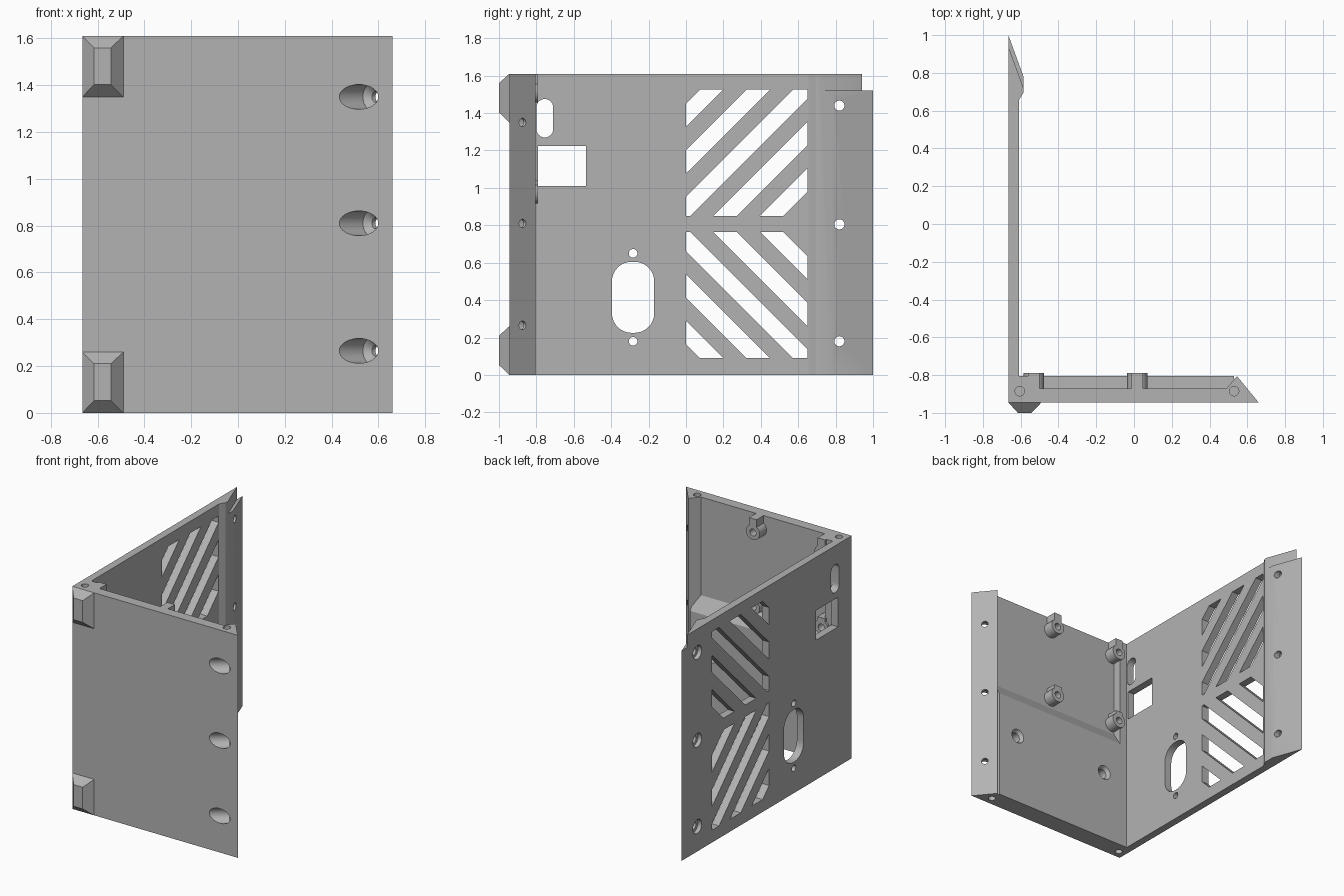
import bpy, bmesh, math
from mathutils import Vector, Matrix

if "Cube" in bpy.data.objects:
    bpy.data.objects.remove(bpy.data.objects["Cube"], do_unlink=True)

grey = bpy.data.materials.new("plain grey")
grey.use_nodes = True
grey.diffuse_color = (0.45, 0.45, 0.45, 1)
grey.node_tree.nodes["Principled BSDF"].inputs["Base Color"].default_value = grey.diffuse_color

H = 1.61                    # overall height
OUT, IN = -0.665, -0.61     # side panel faces
FRONT, BACK, THICK = -0.945, -0.87, -0.805  # front panel depths


def finish(name, bm):
    bmesh.ops.recalc_face_normals(bm, faces=bm.faces)
    mesh = bpy.data.meshes.new(name)
    bm.to_mesh(mesh)
    bm.free()
    mesh.materials.append(grey)
    ob = bpy.data.objects.new(name, mesh)
    bpy.context.collection.objects.link(ob)
    return ob


def prism(name, pts, axis, a, b):
    """Extrude a 2D outline along x, y or z from a to b."""
    place = {"x": lambda u, v, w: (w, u, v),
             "y": lambda u, v, w: (u, w, v),
             "z": lambda u, v, w: (u, v, w)}[axis]
    bm = bmesh.new()
    face = bm.faces.new([bm.verts.new(place(u, v, a)) for u, v in pts])
    new = bmesh.ops.extrude_face_region(bm, geom=[face])["geom"]
    shift = Vector(place(0, 0, b - a))
    bmesh.ops.translate(bm, vec=shift, verts=[g for g in new if isinstance(g, bmesh.types.BMVert)])
    return finish(name, bm)


def rect(u0, u1, v0, v1):
    return [(u0, v0), (u1, v0), (u1, v1), (u0, v1)]


def rod(name, p, q, r1, r2=None):
    """Round bar or cone from p to q."""
    p, q = Vector(p), Vector(q)
    d = q - p
    m = Matrix.Translation((p + q) / 2) @ d.to_track_quat("Z", "Y").to_matrix().to_4x4()
    bm = bmesh.new()
    bmesh.ops.create_cone(bm, cap_ends=True, segments=32, radius1=r1,
                          radius2=r1 if r2 is None else r2, depth=d.length, matrix=m)
    return finish(name, bm)


def combine(target, tool, op="DIFFERENCE", keep=False):
    mod = target.modifiers.new(op, "BOOLEAN")
    mod.operation, mod.solver, mod.object = op, "EXACT", tool
    bpy.context.view_layer.objects.active = target
    bpy.ops.object.modifier_apply(modifier=mod.name)
    if not keep:
        bpy.data.objects.remove(tool, do_unlink=True)


def rounded(yc, z0, z1, half, r):
    """Rounded rectangle outline in y and z."""
    pts = []
    for k, (sy, z) in enumerate([(1, z1 - r), (-1, z1 - r), (-1, z0 + r), (1, z0 + r)]):
        for i in range(9):
            a = math.pi / 2 * (k + i / 8)
            pts.append((yc + sy * (half - r) + r * math.cos(a), z + r * math.sin(a)))
    return pts


# Front panel with mitred right end
front = prism("front_panel", [(IN, FRONT), (0.66, FRONT), (0.545, THICK), (0.49, BACK), (IN, BACK)],
              "z", 0, H)

# Thicker lower half with sloped top, and the corner post
lower = prism("lower_thickening", [(BACK - 0.02, 0), (THICK, 0), (THICK, 0.80), (BACK, 0.90),
                                   (BACK - 0.02, 0.90)], "x", IN, 0.53)
combine(front, lower, "UNION")
combine(front, prism("post", rect(IN, -0.55, BACK - 0.02, THICK), "z", 0, H), "UNION")

# Board bosses, the upper pair tied to the top edge
for x in (0.018, -0.53):
    for z in (1.51, 0.97):
        combine(front, rod("boss", (x, BACK - 0.02, z), (x, -0.79, z), 0.054), "UNION")
        tip = H if z > 1.2 else z + 0.07
        combine(front, prism("stem", rect(x - 0.03, x + 0.03, z, tip), "y", BACK - 0.02, -0.79), "UNION")
        combine(front, rod("bore", (x, BACK - 0.01, z), (x, -0.7, z), 0.025))

# Blind holes in the thick lower half
for x in (0.365, -0.41):
    combine(front, rod("hole", (x, -0.90, 0.52), (x, -0.7, 0.52), 0.035))
    combine(front, rod("sink", (x, THICK - 0.025, 0.52), (x, THICK + 0.01, 0.52), 0.035, 0.06))

# Slanted screw holes through the mitred end
axis = Vector((0.77, 0.635, 0)).normalized()
for z in (1.35, 0.81, 0.265):
    seat = Vector((0.602, -0.874, z))
    combine(front, rod("hole", seat - axis * 0.2, seat + axis * 0.1, 0.023))
    combine(front, rod("sink", seat - axis * 0.045, seat - axis * 0.02, 0.053, 0.023))
    combine(front, rod("bore", seat - axis * 0.3, seat - axis * 0.0449, 0.053))

# Side panel
side = prism("side_panel", rect(OUT, IN, FRONT, 0.655), "z", 0, H)
window_outlines = [
    rect(-0.79, -0.535, 1.01, 1.225),
    rounded(-0.755, 1.27, 1.475, 0.045, 0.045),
    rounded(-0.283, 0.225, 0.605, 0.113, 0.105),
    rounded(-0.283, 0.157, 0.203, 0.023, 0.0229),
    rounded(-0.283, 0.627, 0.673, 0.023, 0.0229),
]
for outline in window_outlines:
    combine(side, prism("window", outline, "x", OUT - 0.1, IN + 0.01))

# Diagonal vents, mirrored above and below mid height
for flip in (False, True):
    for k in range(5):
        c = 0.33 + 0.249 * k
        pts = [(-0.1, c - 0.1), (0.8, c + 0.8), (0.8, c + 0.925), (-0.1, c + 0.025)]
        area = rect(0, 0.65, 0.85, 1.525)
        if flip:
            pts = [(y, 1.615 - z) for y, z in pts]
            area = [(y, 1.615 - z) for y, z in area]
        slot = prism("slot", pts, "x", OUT - 0.1, IN + 0.1)
        combine(slot, prism("area", area, "x", OUT - 0.05, IN + 0.05), "INTERSECT")
        combine(side, slot)

# Rear flange, tapered, with a set-back upper end
flange = prism("rear_flange", [(OUT, 0.655), (IN, 0.655), (-0.585, 0.695), (-0.585, 0.78), (OUT, 1.0)],
               "z", 0, H)
combine(flange, prism("notch", [(-0.545, 0.61), (-0.705, 1.05), (-0.5, 1.05), (-0.5, 0.61)],
                      "z", 1.52, H + 0.1))
for z in (1.44, 0.805, 0.18):
    combine(flange, rod("hole", (OUT - 0.1, 0.82, z), (-0.5, 0.82, z), 0.027))
    combine(flange, rod("bore", (OUT - 0.1, 0.82, z), (OUT + 0.03, 0.82, z), 0.05))

# Blind assembly holes in both ends of the corners
for x in (-0.605, 0.53):
    for z in (0, H):
        pin = rod("pin", (x, -0.885, z - 0.12), (x, -0.885, z + 0.12), 0.025)
        if x < 0:
            combine(side, pin, keep=True)
        combine(front, pin)

# Bevelled feet on the front
for name, z0 in (("lower_foot", 0.0), ("upper_foot", H - 0.26)):
    bm = bmesh.new()
    outer = [bm.verts.new((x, FRONT, z)) for x, z in rect(OUT, -0.49, z0, z0 + 0.26)]
    inner = [bm.verts.new((x, -1, z)) for x, z in rect(-0.615, -0.543, z0 + 0.053, z0 + 0.21)]
    bm.faces.new(outer)
    bm.faces.new(inner)
    for i in range(4):
        j = (i + 1) % 4
        bm.faces.new((outer[i], outer[j], inner[j], inner[i]))
    finish(name, bm)

# Soft shading on round holes only
for ob in (front, side, flange):
    bpy.ops.object.select_all(action="DESELECT")
    ob.select_set(True)
    bpy.context.view_layer.objects.active = ob
    bpy.ops.object.shade_smooth_by_angle(angle=math.radians(25))
